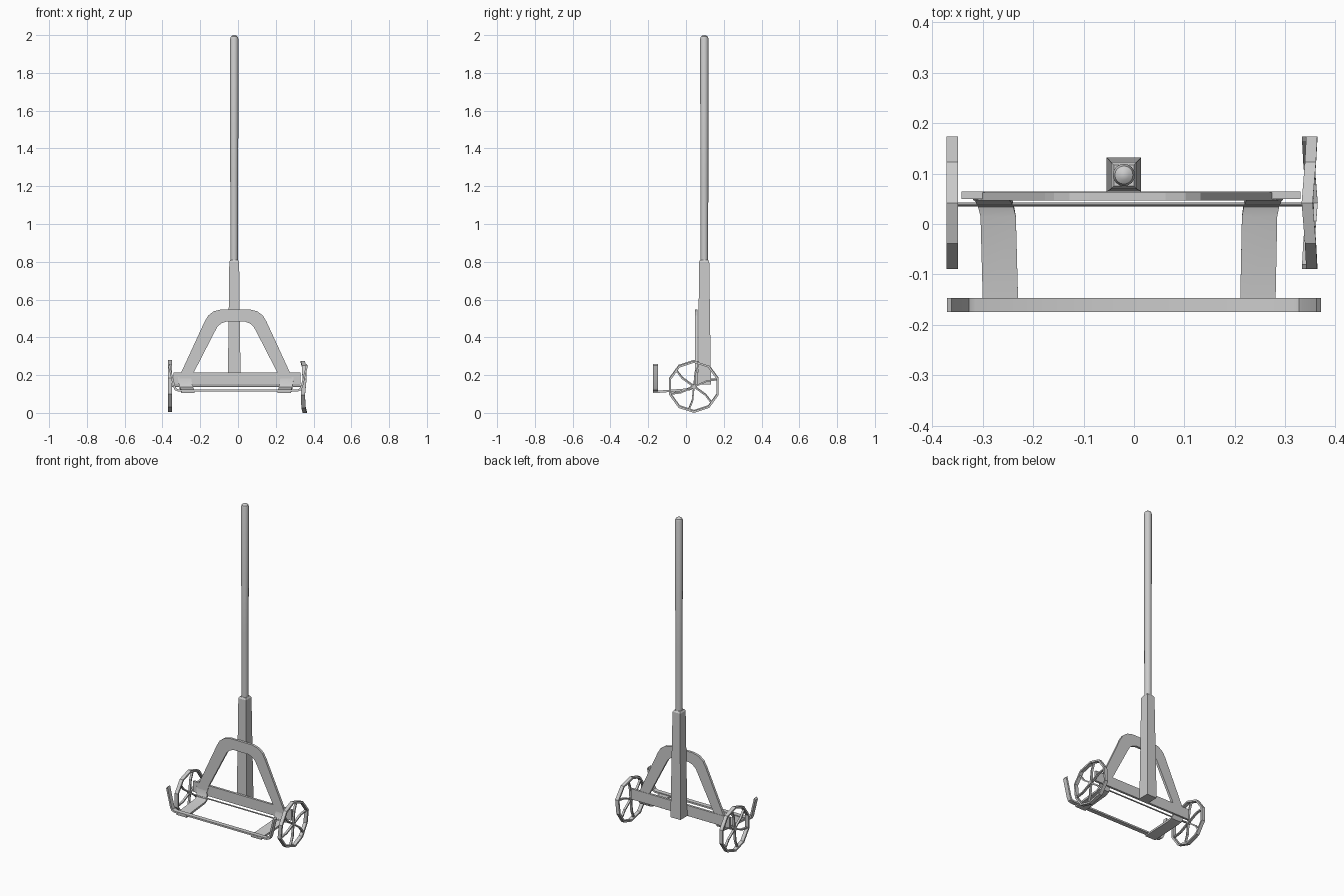
import bpy, bmesh
from math import sin, cos, pi
from mathutils import Vector

cube = bpy.data.objects.get("Cube")
if cube:
    bpy.data.objects.remove(cube)

GREY = (0.6, 0.6, 0.6, 1)
mat = bpy.data.materials.new("plain grey")
mat.use_nodes = True
mat.diffuse_color = GREY
mat.node_tree.nodes["Principled BSDF"].inputs["Base Color"].default_value = GREY


def finish(name, bm, smooth=False):
    bmesh.ops.recalc_face_normals(bm, faces=bm.faces)
    me = bpy.data.meshes.new(name)
    bm.to_mesh(me)
    bm.free()
    ob = bpy.data.objects.new(name, me)
    me.materials.append(mat)
    bpy.context.collection.objects.link(ob)
    if smooth:
        bpy.ops.object.select_all(action='DESELECT')
        ob.select_set(True)
        bpy.context.view_layer.objects.active = ob
        bpy.ops.object.shade_smooth_by_angle()
    return ob


def loft(name, rings, closed=False, smooth=False, bm=None):
    """Skin a list of equal-length point rings; cap the ends unless closed."""
    own = bm is None
    bm = bm or bmesh.new()
    vs = [[bm.verts.new(p) for p in r] for r in rings]
    n = len(vs[0])
    for i in range(len(vs) if closed else len(vs) - 1):
        a, b = vs[i], vs[(i + 1) % len(vs)]
        for j in range(n):
            k = (j + 1) % n
            bm.faces.new((a[j], a[k], b[k], b[j]))
    if not closed:
        bm.faces.new(vs[0])
        bm.faces.new(vs[-1][::-1])
    if own:
        return finish(name, bm, smooth)


def rect(x0, x1, y0, y1, z):
    return [(x0, y0, z), (x1, y0, z), (x1, y1, z), (x0, y1, z)]


def disc(x, y, z, r, n=16):
    return [(x + r * cos(2 * pi * i / n), y + r * sin(2 * pi * i / n), z) for i in range(n)]


def rod(bm, a, b, w, t):
    """Flat bar between two points, w wide along x and t thick."""
    a, b = Vector(a), Vector(b)
    side = (b - a).cross(Vector((1, 0, 0))).normalized() * t / 2
    ax = Vector((w / 2, 0, 0))
    loft("", [[p - ax - side, p + ax - side, p + ax + side, p - ax + side] for p in (a, b)], bm=bm)


# Long round pole with a rounded tip, set in a tapered square socket
loft("pole", [disc(-0.02, 0.097, z, r) for z, r in
              ((0.78, 0.02), (1.2, 0.021), (1.98, 0.022), (1.992, 0.018), (1.998, 0.01), (2.0, 0.003))],
     smooth=True)
loft("socket", [rect(-0.054, 0.014, 0.064, 0.132, 0.15),
                rect(-0.046, 0.006, 0.069, 0.123, 0.8),
                rect(-0.04, 0.0, 0.075, 0.117, 0.81)])

# Crossbar behind the arch
loft("crossbar", [rect(-0.342, 0.33, 0.05, 0.064, z) for z in (0.15, 0.215)])

# Arched frame: pairs of outer and inner outline points
half = [((0.303, 0.17), (0.233, 0.17)), ((0.285, 0.22), (0.218, 0.22)),
        ((0.163, 0.485), (0.11, 0.43)), ((0.145, 0.515), (0.095, 0.457)),
        ((0.115, 0.538), (0.075, 0.474)), ((0.075, 0.548), (0.05, 0.483))]
pairs = half + [((-o[0], o[1]), (-i[0], i[1])) for o, i in reversed(half)]
loft("arch", [[(o[0] - 0.013, 0.047, o[1]), (i[0] - 0.013, 0.047, i[1]),
               (i[0] - 0.013, 0.062, i[1]), (o[0] - 0.013, 0.062, o[1])] for o, i in pairs])

# Foot plates bending forward from the arch legs
path = [(0.054, 0.19), (0.05, 0.155), (0.038, 0.132), (0.015, 0.124), (-0.174, 0.11)]
for name, back, front in (("right_foot", -0.284, -0.264), ("left_foot", 0.26, 0.245)):
    rings = []
    for i, (y, z) in enumerate(path):
        c = back + (front - back) * i / (len(path) - 1)
        a = Vector(path[max(i - 1, 0)])
        b = Vector(path[min(i + 1, len(path) - 1)])
        d = (b - a).normalized() * 0.006
        rings.append([(c - 0.035, y - d.y, z + d.x), (c + 0.035, y - d.y, z + d.x),
                      (c + 0.035, y + d.y, z - d.x), (c - 0.035, y + d.y, z - d.x)])
    loft(name, rings, smooth=True)

# Front strap with both ends turned up and outward
half = [(0.366, 0.255, 0.006), (0.338, 0.14, 0.006), (0.33, 0.125, 0.005), (0.315, 0.118, 0.001)]
strap = [(-x, z, -t) for x, z, t in half] + [(x, z, t) for x, z, t in reversed(half)]
loft("front_strap", [[(x - t * 0.7, y, z + 0.005) for y in (-0.174, -0.147)] +
                     [(x + t * 0.7, y, z - 0.005) for y in (-0.147, -0.174)] for x, z, t in strap],
     smooth=True)

# Thin axle
AY, AZ = 0.042, 0.14
loft("axle", [[(x, y - 0.003, z) for _, y, z in [(0, AY + 0.004 * cos(k * pi / 4), AZ + 0.004 * sin(k * pi / 4))
               for k in range(8)]] for x in (-0.36, 0.35)], smooth=True)


# Ten-sided spoked wheels; the left one is slightly warped
def wheel(name, x, z, radius, warp):
    bm = bmesh.new()
    rings = []
    for i in range(10):
        a = 2 * pi * (i + 0.5) / 10
        dx = warp * sin(3 * a)
        rings.append([(x + dx + s * 0.011, AY + r * cos(a), z + r * sin(a))
                      for s, r in ((-1, radius), (1, radius), (1, radius - 0.011), (-1, radius - 0.011))])
    loft("", rings, closed=True, bm=bm)
    # Spokes, each with a slight kink
    for i in range(6):
        a = 2 * pi * i / 6 + 0.3
        pts = [(x, AY + r * cos(a + k), z + r * sin(a + k))
               for r, k in ((0, 0), (radius * 0.55, 0.12), (radius - 0.008, 0))]
        for p, q in zip(pts, pts[1:]):
            rod(bm, p, q, 0.013, 0.008)
    # Small hub
    loft("", [[(x + s, AY + 0.012 * cos(k * pi / 4), z + 0.012 * sin(k * pi / 4)) for k in range(8)]
              for s in (-0.009, 0.009)], bm=bm)
    finish(name, bm)


wheel("right_wheel", -0.36, 0.143, 0.138, 0)
wheel("left_wheel", 0.348, 0.138, 0.138, 0.005)
